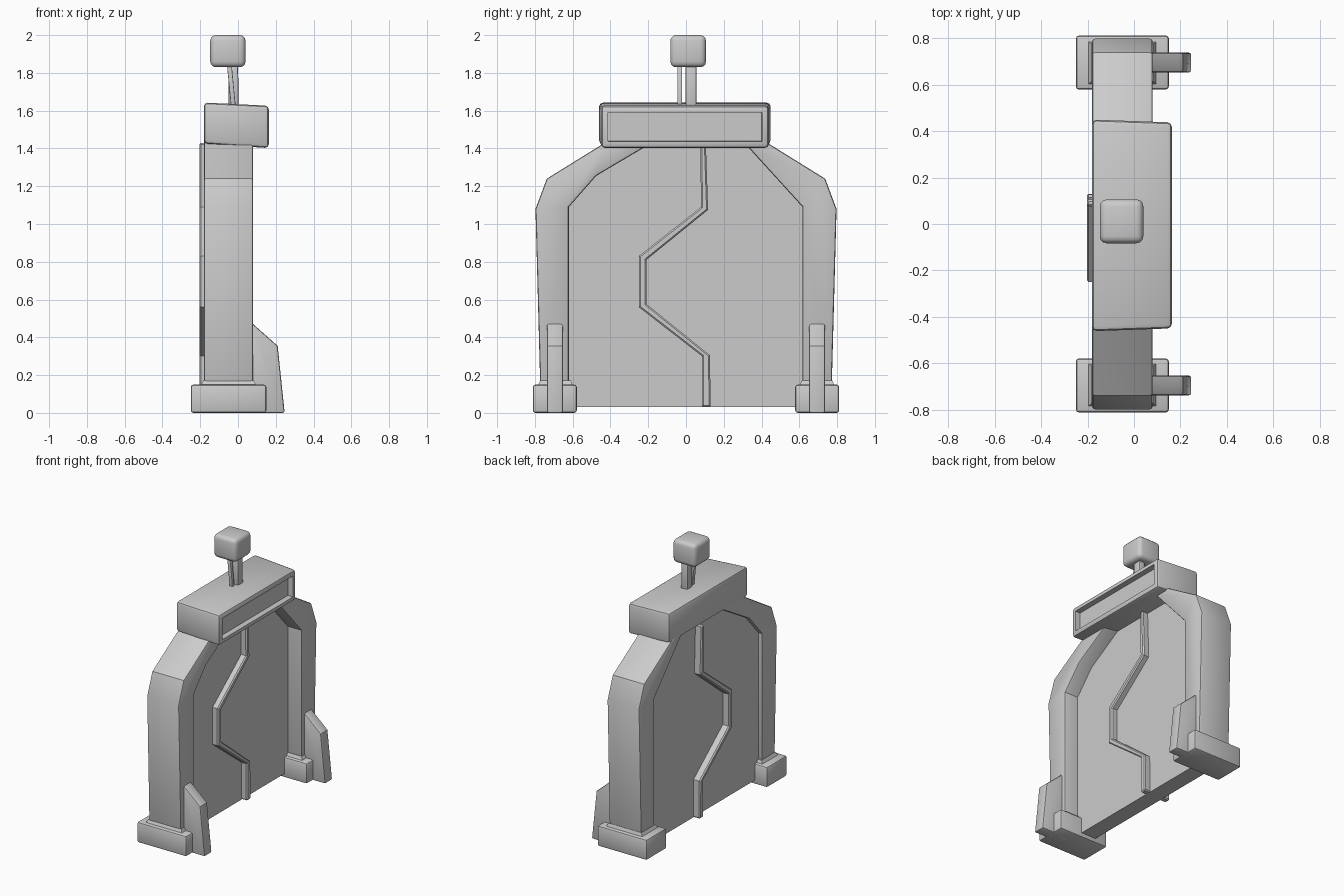
import bpy, bmesh, math
from mathutils import Vector

if "Cube" in bpy.data.objects:
    bpy.data.objects.remove(bpy.data.objects["Cube"])


def finish(name, bm, bevel=0.0, segments=2):
    """Turn a bmesh into an object, with bevelled edges and sharp-aware smoothing."""
    bmesh.ops.recalc_face_normals(bm, faces=bm.faces[:])
    if bevel:
        edges = [e for e in bm.edges if e.calc_face_angle(0) > math.radians(55)]
        bmesh.ops.bevel(bm, geom=edges, offset=bevel, segments=segments,
                        profile=0.5, affect='EDGES', clamp_overlap=True)
    mesh = bpy.data.meshes.new(name)
    bm.to_mesh(mesh)
    bm.free()
    obj = bpy.data.objects.new(name, mesh)
    bpy.context.collection.objects.link(obj)
    bpy.ops.object.select_all(action='DESELECT')
    obj.select_set(True)
    bpy.context.view_layer.objects.active = obj
    bpy.ops.object.shade_smooth_by_angle(angle=math.radians(30))
    return obj


def prism(name, points, axis, lo, hi, bevel=0.0, segments=2):
    """Extrude a (y, z) profile along x, or an (x, z) profile along y."""
    bm = bmesh.new()
    if axis == 'X':
        at = lambda p, d: (d, p[0], p[1])
    else:
        at = lambda p, d: (p[0], d, p[1])
    a = [bm.verts.new(at(p, lo)) for p in points]
    b = [bm.verts.new(at(p, hi)) for p in points]
    bm.faces.new(a)
    bm.faces.new(b[::-1])
    n = len(points)
    for i in range(n):
        j = (i + 1) % n
        bm.faces.new((a[i], b[i], b[j], a[j]))
    return finish(name, bm, bevel, segments)


def loft(name, bottom, top, bevel=0.0, segments=2):
    """Box between two rectangles (x0, x1, y0, y1, z)."""
    bm = bmesh.new()
    rings = []
    for x0, x1, y0, y1, z in (bottom, top):
        rings.append([bm.verts.new(c) for c in
                      ((x0, y0, z), (x1, y0, z), (x1, y1, z), (x0, y1, z))])
    a, b = rings
    bm.faces.new(a[::-1])
    bm.faces.new(b)
    for i in range(4):
        j = (i + 1) % 4
        bm.faces.new((a[i], a[j], b[j], b[i]))
    return finish(name, bm, bevel, segments)


# Arch halves: the inner corner is stepped on one side, straight on the other
outer = [(0.77, 0.08), (0.797, 1.08), (0.737, 1.24), (0.43, 1.43), (0.36, 1.475)]
inner_left = [(0.10, 1.475), (0.23, 1.40), (0.475, 1.255), (0.62, 1.09), (0.62, 0.08)]
inner_right = [(0.265, 1.475), (0.335, 1.40), (0.617, 1.09), (0.617, 0.08)]
prism("arch_left", [(-y, z) for y, z in outer + inner_left], 'X', -0.18, 0.08, 0.012)
prism("arch_right", outer + inner_right, 'X', -0.18, 0.08, 0.012)

# Door slab filling the arch
prism("door", [(-0.65, 0.03), (0.65, 0.03), (0.65, 1.09), (0.36, 1.42),
               (-0.25, 1.42), (-0.50, 1.27), (-0.65, 1.10)], 'X', -0.15, -0.03)

# Zigzag door seam standing proud of both faces
seam = [(0.085, 0.03), (0.085, 0.30), (-0.25, 0.56), (-0.25, 0.83), (0.08, 1.09),
        (0.075, 1.43), (0.105, 1.43), (0.117, 1.075), (-0.21, 0.81), (-0.21, 0.577),
        (0.127, 0.305), (0.13, 0.03)]
prism("door_seam", seam, 'X', -0.203, 0.015, 0.008, 1)

# Feet, pillar collars and brace fins on both sides
fin = [(0.02, 0.0), (0.247, 0.0), (0.21, 0.355), (0.08, 0.47), (0.04, 0.475)]
for side, s in (("left", -1), ("right", 1)):
    y0, y1 = sorted((0.578 * s, 0.811 * s))
    loft("foot_" + side, (-0.25, 0.15, y0, y1, 0.0), (-0.25, 0.15, y0, y1, 0.15), 0.014)
    y0, y1 = sorted((0.598 * s, 0.787 * s))
    loft("collar_" + side, (-0.20, 0.10, y0, y1, 0.14),
         (-0.183, 0.083, y0 + 0.016, y1 - 0.012, 0.172))
    y0, y1 = sorted((0.652 * s, 0.737 * s))
    prism("fin_" + side, fin, 'Y', y0, y1, 0.010)

# Header box, slightly narrower toward the display side
bm = bmesh.new()
header = [(-0.18, 1.425), (-0.18, 1.643), (0.163, 1.626), (0.163, 1.402)]
ends = []
for s in (-1, 1):
    ends.append([bm.verts.new((x, s * (0.455 if x < 0 else 0.443) - 0.006, z))
                 for x, z in header])
bm.faces.new(ends[0])
bm.faces.new(ends[1][::-1])
for i in range(4):
    j = (i + 1) % 4
    bm.faces.new((ends[0][i], ends[1][i], ends[1][j], ends[0][j]))
bmesh.ops.recalc_face_normals(bm, faces=bm.faces[:])
bmesh.ops.bevel(bm, geom=bm.edges[:], offset=0.02, segments=2, profile=0.5, affect='EDGES')
# Recessed display panel
bm.normal_update()
panel = max(bm.faces, key=lambda f: f.normal.x * f.calc_area())
bmesh.ops.inset_region(bm, faces=[panel], thickness=0.022)
bmesh.ops.inset_region(bm, faces=[panel], thickness=0.002)
bmesh.ops.translate(bm, vec=Vector((-0.04, 0, 0)), verts=panel.verts[:])
finish("header", bm)

# Twin posts and the lamp block on top
loft("post_thick", (-0.05, 0.004, -0.002, 0.056, 1.60), (-0.05, 0.0, -0.002, 0.056, 1.86), 0.008)
loft("post_thin", (-0.035, -0.01, -0.045, -0.02, 1.60), (-0.06, -0.035, -0.045, -0.02, 1.86), 0.004)
loft("lamp", (-0.147, 0.04, -0.083, 0.106, 1.83), (-0.147, 0.04, -0.083, 0.106, 2.0), 0.03, 3)
